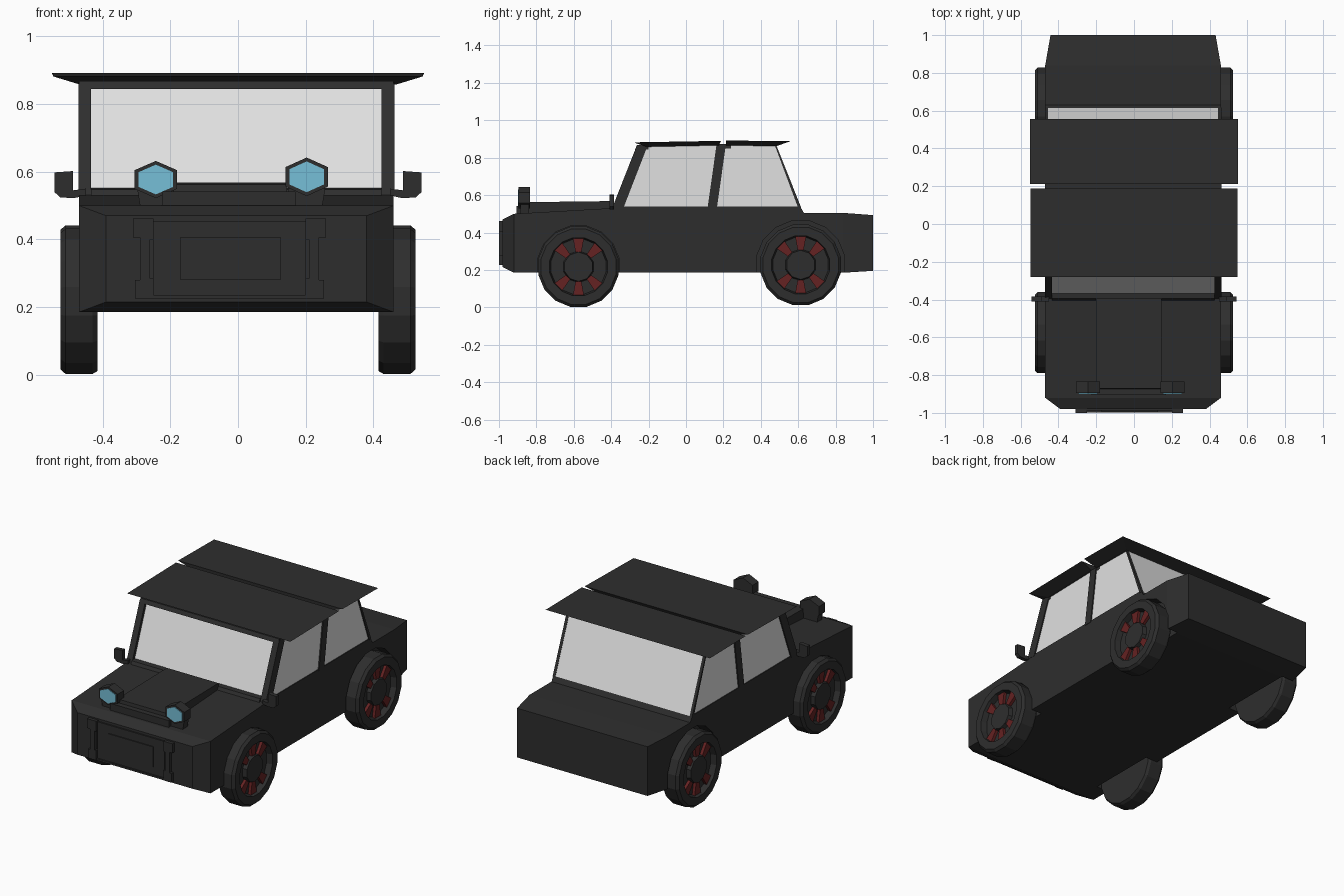
import bpy, bmesh, math

if "Cube" in bpy.data.objects:
    bpy.data.objects.remove(bpy.data.objects["Cube"])

def material(name, rgb):
    m = bpy.data.materials.new(name)
    m.diffuse_color = (*rgb, 1)
    m.use_nodes = True
    m.node_tree.nodes["Principled BSDF"].inputs["Base Color"].default_value = m.diffuse_color
    return m

DARK = material("charcoal", (0.027, 0.027, 0.027))
GLASS = material("pale grey glass", (0.75, 0.75, 0.75))
RED = material("dark red", (0.13, 0.016, 0.016))
BLUE = material("light blue", (0.18, 0.52, 0.68))
CX = -0.005  # body centre line


def loft(name, rings, mat=DARK):
    """Bridge equal-length rings of points and cap both ends."""
    bm = bmesh.new()
    vs = [[bm.verts.new(p) for p in r] for r in rings]
    for a, b in zip(vs, vs[1:]):
        n = len(a)
        for i in range(n):
            j = (i + 1) % n
            bm.faces.new((a[i], a[j], b[j], b[i]))
    bm.faces.new(vs[0])
    bm.faces.new(vs[-1])
    bmesh.ops.recalc_face_normals(bm, faces=bm.faces)
    me = bpy.data.meshes.new(name)
    bm.to_mesh(me)
    bm.free()
    me.materials.append(mat)
    ob = bpy.data.objects.new(name, me)
    bpy.context.collection.objects.link(ob)
    return ob


def side_prism(name, yz, x0, x1, mat=DARK):
    return loft(name, [[(x, y, z) for y, z in yz] for x in (x0, x1)], mat)


def front_prism(name, xz, y0, y1, mat=DARK):
    return loft(name, [[(x, y, z) for x, z in xz] for y in (y0, y1)], mat)


def section(y, w, z0, z1):
    return [(CX - w, y, z0), (CX + w, y, z0), (CX + w, y, z1), (CX - w, y, z1)]


def disc(x, cy, cz, r, n):
    return [(x, cy + r * math.cos(math.tau * (i + .5) / n),
             cz + r * math.sin(math.tau * (i + .5) / n)) for i in range(n)]


# Body shell
body = loft("body", [section(*s) for s in (
    (-0.98, 0.385, 0.215, 0.47), (-0.92, 0.465, 0.185, 0.50),
    (-0.40, 0.465, 0.185, 0.53), (-0.36, 0.465, 0.185, 0.54),
    (0.61, 0.465, 0.185, 0.54), (0.63, 0.465, 0.185, 0.505),
    (0.84, 0.465, 0.185, 0.505), (1.0, 0.437, 0.195, 0.493))])

# Wheels, with wells cut in the body
for end, cy, cz, well in (("front", -0.575, 0.217, 0.222), ("rear", 0.613, 0.227, 0.24)):
    for side, s in (("right", 1), ("left", -1)):
        tag = f"{end}_{side}"
        cut = loft(f"well_cutter_{tag}",
                   [disc(s * x, cy, cz, well, 16) for x in (0.39, 0.6)])
        cut.hide_render = True
        cut.hide_viewport = True
        mod = body.modifiers.new(f"well_{tag}", 'BOOLEAN')
        mod.operation = 'DIFFERENCE'
        mod.solver = 'EXACT'
        mod.object = cut
        loft(f"tyre_{tag}", [disc(s * x, cy, cz, r, 16) for x, r in (
            (0.415, 0.21), (0.43, 0.219), (0.51, 0.219), (0.525, 0.205),
            (0.525, 0.158), (0.49, 0.15))])
        loft(f"hub_{tag}", [disc(s * x, cy, cz, r, 10) for x, r in (
            (0.488, 0.085), (0.515, 0.078))])
        for k, deg in enumerate((45, 90, 135, 225, 270, 315)):
            t = math.radians(deg)
            c, sn = math.cos(t), math.sin(t)
            pts = [(cy + r * c - w * sn, cz + r * sn + w * c) for r, w in (
                (0.08, -0.016), (0.152, -0.029), (0.152, 0.029), (0.08, 0.016))]
            side_prism(f"spoke_{tag}_{k}", pts, s * 0.488, s * 0.508, RED)

# Cabin glass
side_prism("cabin_glass", [(-0.375, 0.53), (-0.245, 0.865), (0.48, 0.868), (0.615, 0.53)],
           CX - 0.46, CX + 0.46, GLASS)

# Pillars and mirrors on both sides
for side, s in (("right", 1), ("left", -1)):
    x0, x1 = CX + s * 0.43, CX + s * 0.467
    side_prism(f"front_pillar_{side}",
               [(-0.395, 0.53), (-0.265, 0.86), (-0.205, 0.865), (-0.335, 0.53)], x0, x1)
    side_prism(f"centre_pillar_{side}",
               [(0.115, 0.53), (0.163, 0.868), (0.213, 0.868), (0.165, 0.53)], x0, x1)
    side_prism(f"rear_pillar_{side}",
               [(0.60, 0.53), (0.475, 0.866), (0.483, 0.866), (0.617, 0.53)], CX + s * 0.45, x1)
    front_prism(f"mirror_{side}", [(s * x, z) for x, z in (
        (0.45, 0.53), (0.485, 0.522), (0.525, 0.524), (0.543, 0.54), (0.543, 0.598),
        (0.488, 0.602), (0.488, 0.545), (0.45, 0.55))], -0.41, -0.385)

# Windscreen header, cowl and strip under the roof gap
side_prism("windscreen_header", [(-0.272, 0.845), (-0.262, 0.868), (-0.2, 0.868), (-0.2, 0.845)],
           CX - 0.465, CX + 0.465)
side_prism("cowl", [(-0.41, 0.52), (-0.395, 0.548), (-0.36, 0.552), (-0.36, 0.52)],
           CX - 0.43, CX + 0.43)
side_prism("roof_strip", [(0.165, 0.85), (0.165, 0.872), (0.24, 0.872), (0.24, 0.85)],
           CX - 0.461, CX + 0.461)


# Flared roof panels
def roof(name, low, high):
    loft(name, [[(-w, y0, z0), (w, y0, z0), (w, y1, z1), (-w, y1, z1)]
                for w, y0, z0, y1, z1 in (low, high)])


roof("front_roof", (0.468, -0.21, 0.858, 0.175, 0.866), (0.547, -0.28, 0.882, 0.188, 0.89))
roof("rear_roof", (0.468, 0.215, 0.866, 0.485, 0.862), (0.55, 0.213, 0.892, 0.557, 0.888))

# Raised bonnet panel and its front bar
side_prism("bonnet_panel", [(-0.88, 0.49), (-0.87, 0.562), (-0.395, 0.568), (-0.395, 0.5)],
           -0.2, 0.145)
front_prism("bonnet_bar", [(-0.225, 0.495), (0.17, 0.495), (0.17, 0.542), (-0.225, 0.542)],
            -0.905, -0.86)

# Hexagonal lamps
for side, cx, cz, h in (("left", -0.243, 0.577, 0.055), ("right", 0.203, 0.585, 0.057)):
    def hexagon(k):
        return [(cx + k * 0.073 * math.cos(math.radians(30 + 60 * i)),
                 cz + k * h * math.sin(math.radians(30 + 60 * i))) for i in range(6)]
    front_prism(f"lamp_{side}", hexagon(1), -0.895, -0.835)
    front_prism(f"lamp_lens_{side}", hexagon(0.8), -0.899, -0.89, BLUE)
    front_prism(f"lamp_stem_{side}", [(cx - 0.045, 0.49), (cx + 0.045, 0.49),
                                      (cx + 0.055, 0.55), (cx - 0.055, 0.55)], -0.885, -0.84)

# Grille: stepped side brackets, lower lip and centre plate
GX = -0.025
for side, s in (("right", 1), ("left", -1)):
    front_prism(f"grille_bracket_{side}", [(GX + s * x, z) for x, z in (
        (0.225, 0.225), (0.28, 0.225), (0.28, 0.28), (0.265, 0.28), (0.265, 0.405),
        (0.285, 0.405), (0.285, 0.462), (0.225, 0.462), (0.225, 0.40), (0.235, 0.40),
        (0.235, 0.285), (0.225, 0.285))], -1.0, -0.96)
front_prism("grille_panel", [(-0.25, 0.23), (0.20, 0.23), (0.20, 0.455), (-0.25, 0.455)],
            -0.988, -0.96)
front_prism("grille_lip", [(-0.25, 0.225), (0.20, 0.225), (0.20, 0.235), (-0.25, 0.235)],
            -0.997, -0.96)
front_prism("grille_plate", [(-0.172, 0.282), (0.127, 0.282), (0.127, 0.405), (-0.172, 0.405)],
            -0.994, -0.96)
